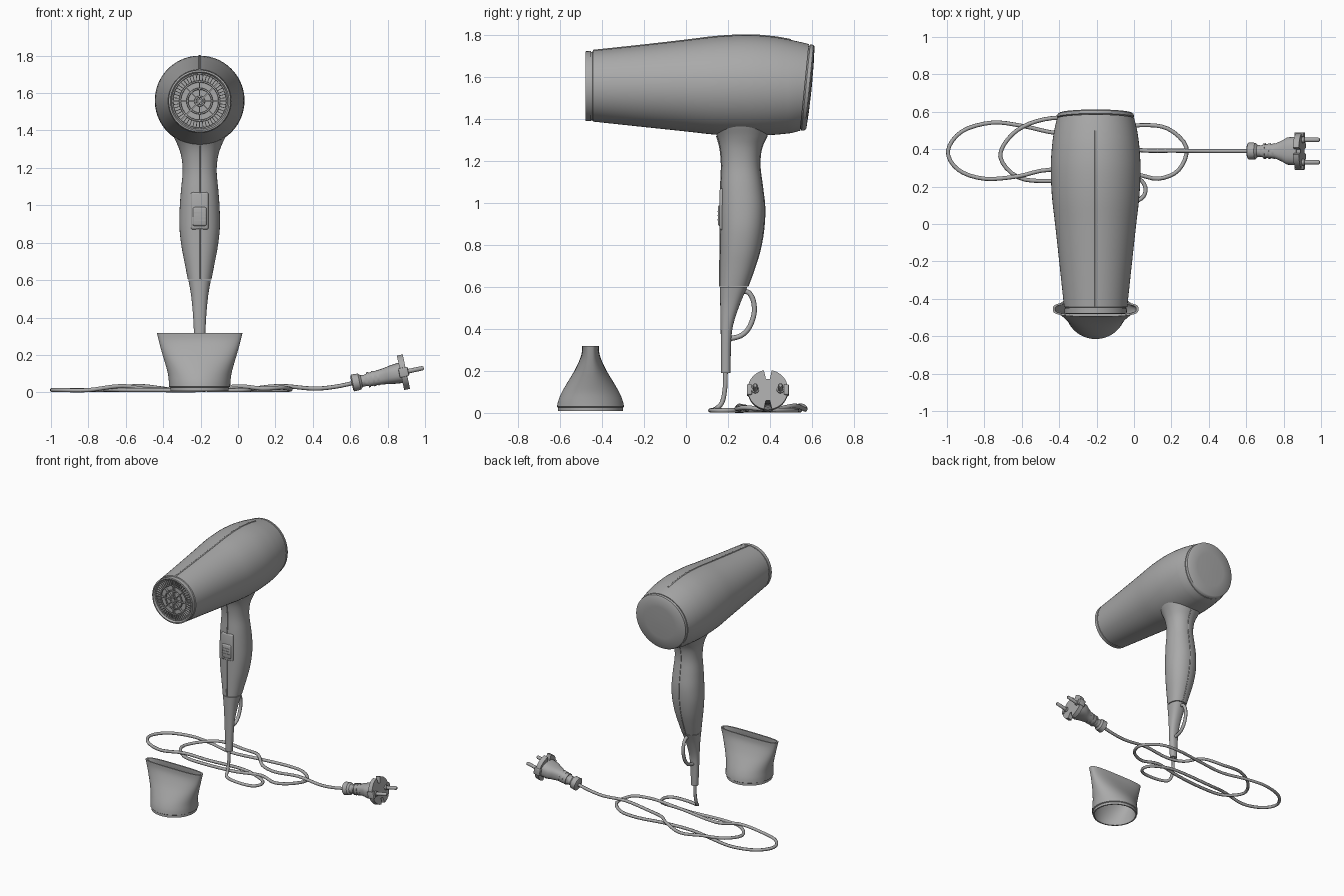
import bpy, bmesh, math
from mathutils import Vector, Matrix

if "Cube" in bpy.data.objects:
    bpy.data.objects.remove(bpy.data.objects["Cube"])

grey = bpy.data.materials.new("plastic_grey")
grey.diffuse_color = (0.4, 0.4, 0.4, 1)
grey.use_nodes = True
grey.node_tree.nodes["Principled BSDF"].inputs["Base Color"].default_value = grey.diffuse_color
CX = -0.205   # dryer centre line


def finish(name, bm, angle=40):
    me = bpy.data.meshes.new(name)
    bmesh.ops.recalc_face_normals(bm, faces=bm.faces)
    bm.to_mesh(me)
    bm.free()
    ob = bpy.data.objects.new(name, me)
    bpy.context.collection.objects.link(ob)
    me.materials.append(grey)
    bpy.ops.object.select_all(action='DESELECT')
    bpy.context.view_layer.objects.active = ob
    ob.select_set(True)
    bpy.ops.object.shade_smooth_by_angle(angle=math.radians(angle))
    return ob


def loft(name, rings, caps=(True, True), angle=40):
    bm = bmesh.new()
    vs = [[bm.verts.new(p) for p in r] for r in rings]
    n = len(vs[0])
    for a, b in zip(vs, vs[1:]):
        for i in range(n):
            bm.faces.new((a[i], a[(i + 1) % n], b[(i + 1) % n], b[i]))
    for cap, r in zip(caps, (vs[0], vs[-1])):
        if cap:
            bm.faces.new(r)
    return finish(name, bm, angle)


def spline(rows, steps=5):
    """Catmull-Rom samples through rows of numbers."""
    rows = [Vector(r) for r in rows]
    out = []
    for i in range(len(rows) - 1):
        p0, p1, p2, p3 = (rows[max(i - 1, 0)], rows[i], rows[i + 1], rows[min(i + 2, len(rows) - 1)])
        for s in range(steps):
            t = s / steps
            out.append(0.5 * (2 * p1 + (p2 - p0) * t + (2 * p0 - 5 * p1 + 4 * p2 - p3) * t * t
                              + (3 * p1 - p0 - 3 * p2 + p3) * t ** 3))
    return out + [rows[-1]]


def oval(cx, cy, z, rx, ry, power=2.0, n=40):
    pts = []
    for i in range(n):
        c, s = math.cos(math.tau * i / n), math.sin(math.tau * i / n)
        pts.append((cx + rx * math.copysign(abs(c) ** (2 / power), c),
                    cy + ry * math.copysign(abs(s) ** (2 / power), s), z))
    return pts


def ring_y(y, zc, r, tilt=0.0, n=56):
    return [(CX + r * math.cos(math.tau * i / n), y + tilt * r * math.sin(math.tau * i / n),
             zc + r * math.sin(math.tau * i / n)) for i in range(n)]


def tube(name, pts, radius, res=4, cyclic=False):
    cu = bpy.data.curves.new(name, 'CURVE')
    cu.dimensions = '3D'
    cu.bevel_depth, cu.bevel_resolution, cu.use_fill_caps = radius, 2, True
    sp = cu.splines.new('POLY')
    pts = pts if res == 0 else spline(pts, res)
    sp.points.add(len(pts) - 1)
    for p, q in zip(sp.points, pts):
        p.co = (*q, 1)
    sp.use_cyclic_u = cyclic
    ob = bpy.data.objects.new(name, cu)
    bpy.context.collection.objects.link(ob)
    cu.materials.append(grey)
    return ob


def block(name, centre, size, bevel=0.0, matrix=Matrix()):
    bm = bmesh.new()
    bmesh.ops.create_cube(bm, size=1)
    bmesh.ops.scale(bm, vec=size, verts=bm.verts)
    if bevel:
        bmesh.ops.bevel(bm, geom=bm.edges[:], offset=bevel, segments=3, profile=0.5, affect='EDGES')
    bmesh.ops.translate(bm, vec=centre, verts=bm.verts)
    bm.transform(matrix)
    return finish(name, bm)


# Barrel: recessed mouth, collar groove, swelling shell
shell = spline([(-.443, 1.557, .169), (-.2, 1.557, .195), (0, 1.558, .217), (.15, 1.559, .234),
                (.3, 1.56, .24), (.42, 1.558, .233), (.5, 1.555, .222)], 4)
rings = [ring_y(y, 1.557, r) for y, r in ((-.445, .148), (-.472, .15), (-.48, .157), (-.478, .166), (-.453, .167),
                                           (-.452, .163), (-.446, .163))]
rings += [ring_y(*s) for s in shell]
rings += [ring_y(.535, 1.553, .214, .05), ring_y(.565, 1.551, .206, .1)]
loft("barrel", rings)

# Rear cap with a gap line and slightly proud lip
loft("rear_cap", [ring_y(y, 1.55, r, .1) for y, r in
                  ((.55, .19), (.567, .198), (.571, .206), (.587, .203), (.593, .195), (.597, .12), (.599, .02))])

# Mouth grille: rings, spokes and short radial vanes
for i, r in enumerate((.024, .066, .105, .147)):
    tube(f"grille_ring_{i}", ring_y(-.462, 1.557, r)[::2], .005, 0, True)


def vane(name, count, r0, r1, width):
    bm = bmesh.new()
    for i in range(count):
        m = Matrix.Translation((CX, -.462, 1.557)) @ Matrix.Rotation(math.tau * i / count, 4, 'Y')
        m = m @ Matrix.Translation(((r0 + r1) / 2, 0, 0)) @ Matrix.Diagonal((r1 - r0, .016, width, 1))
        bmesh.ops.create_cube(bm, size=1, matrix=m)
    finish(name, bm)


vane("grille_spokes", 8, 0, .148, .006)
vane("grille_vanes", 48, .105, .148, .004)

# Handle: z, front y, back y, half width
grip = [(1.44, .08, .46, .16), (1.38, .115, .42, .145), (1.32, .147, .387, .117), (1.26, .163, .36, .098),
        (1.18, .17, .352, .091), (1.08, .166, .364, .1), (.98, .164, .375, .107), (.88, .164, .371, .108),
        (.78, .163, .354, .097), (.69, .162, .327, .08), (.603, .161, .295, .063)]
loft("handle", [oval(CX, (a + b) / 2, z, w, (b - a) / 2, 2.2) for z, a, b, w in spline(grip, 4)])

# Cord guard under the handle
guard = [(.599, .161, .292, .06), (.52, .163, .258, .046), (.42, .165, .225, .036),
         (.33, .166, .215, .031), (.19, .167, .212, .024)]
loft("cord_guard", [oval(CX, (a + b) / 2, z, w, (b - a) / 2, 2.4) for z, a, b, w in spline(guard, 4)])
tube("hanging_loop", [(CX, y, z) for y, z in ((.265, .58), (.3, .572), (.322, .53), (.324, .47),
                                               (.3, .405), (.26, .367), (.2, .352))], .012)

# Seam strips along the barrel top, handle front and handle back
tube("barrel_seam", [(CX, y, zc + r - .002) for y, zc, r in shell], .006, 0)
tube("handle_front_seam", [(CX, a, z) for z, a, b, w in spline(grip[2:], 3)], .004, 0)
tube("handle_back_seam", [(CX, b, z) for z, a, b, w in spline(grip[2:], 3)], .003, 0)

# Switch plate with slider and ribs
block("switch_plate", (CX, .172, .97), (.094, .024, .2), .011)
block("switch_slider", (CX, .162, .94), (.074, .02, .1), .009)
for i in range(3):
    block(f"switch_rib_{i}", (CX, .153, .92 + .02 * i), (.06, .008, .006))

# Concentrator nozzle: z, half x, half y, squareness
noz = [(.03, .163, .16, 2), (.06, .165, .153, 2), (.1, .17, .136, 2), (.15, .183, .107, 2.1), (.2, .198, .077, 2.3),
       (.25, .212, .053, 2.6), (.285, .221, .042, 3), (.318, .229, .04, 3.2)]
rings = [oval(CX, -.455, z, r, r, 2, 56) for z, r in ((.008, .146), (.008, .155), (.026, .155))]
rings += [oval(CX, -.455, *s, 56) for s in spline(noz, 3)]
rings += [oval(CX, -.455, .318, .221, .032, 3, 56)]
rings += [oval(CX, -.455, z, a - .012, b - .01, p, 56) for z, a, b, p in reversed(noz)]
rings += [rings[0]]
loft("nozzle", rings, (False, False))

# Power cord lying in loops on the floor
cord = [(CX, .188, .2), (CX, .186, .12), (CX, .172, .05), (-.19, .14, .018), (-.1, .118, .012), (.02, .125, .012),
        (.062, .18, .012), (.02, .245, .014), (-.15, .278, .03), (-.45, .29, .014), (-.62, .255, .034),
        (-.8, .242, .012), (-.94, .29, .012), (-.995, .39, .012), (-.92, .495, .012), (-.76, .542, .012),
        (-.6, .525, .014), (-.4, .485, .012), (-.18, .5, .016), (.03, .528, .012), (.18, .51, .012),
        (.28, .41, .014), (.24, .29, .025), (.13, .242, .02), (0, .265, .032), (-.2, .25, .012), (-.45, .23, .012),
        (-.62, .25, .013), (-.715, .36, .015), (-.65, .48, .022), (-.52, .55, .034), (-.35, .568, .016),
        (-.2, .52, .034), (-.1, .43, .016), (.03, .395, .014), (.22, .392, .034), (.4, .39, .02),
        (.52, .39, .03), (.63, .39, .053)]
tube("power_cord", cord, .011)

# Plug, built along x then tipped up
PM = Matrix.Translation((.6, .39, .047)) @ Matrix.Rotation(math.radians(-12), 4, 'Y')


def along_x(name, rows, power=2.0, dy=0.0):
    return loft(name, [[PM @ Vector((x, p[0] + dy, p[1])) for p in oval(0, 0, 0, ry, rz, power, 32)]
                       for x, ry, rz in rows])


along_x("plug_collar", [(.008, .036, .036), (.014, .046, .046), (.05, .044, .044), (.062, .032, .032), (.09, .03, .03)])
along_x("plug_body", [(.08, .03, .03), (.1, .036, .036), (.16, .04, .04), (.2, .058, .045), (.225, .073, .05),
                      (.27, .076, .055), (.285, .075, .055)], 2.6)
for i in range(3):
    along_x(f"plug_rib_{i}", [(.095 + .026 * i, .041, .041), (.106 + .026 * i, .042, .042)])
for s in (-1, 1):
    along_x(f"plug_pin_{s}", [(.3, .012, .012), (.395, .012, .012), (.402, .007, .007)], 2, .06 * s)
    along_x(f"plug_pin_base_{s}", [(.3, .018, .018), (.32, .018, .018)], 2, .06 * s)
    block(f"plug_side_clip_{s}", (.292, .088 * s, 0), (.05, .024, .05), .005, PM)

# Plug face: disc with notches at top and bottom
bm = bmesh.new()
outline = []
for i in range(64):
    a = math.tau * i / 64
    y, z = .096 * math.cos(a), .096 * math.sin(a)
    if abs(y) < .017:
        z = math.copysign(.052, z)
    outline.append(bm.verts.new(PM @ Vector((.275, y, z))))
face = bm.faces.new(outline)
ext = bmesh.ops.extrude_face_region(bm, geom=[face])
push = (PM.to_3x3() @ Vector((.032, 0, 0)))
bmesh.ops.translate(bm, vec=push, verts=[v for v in ext["geom"] if isinstance(v, bmesh.types.BMVert)])
finish("plug_face", bm)
